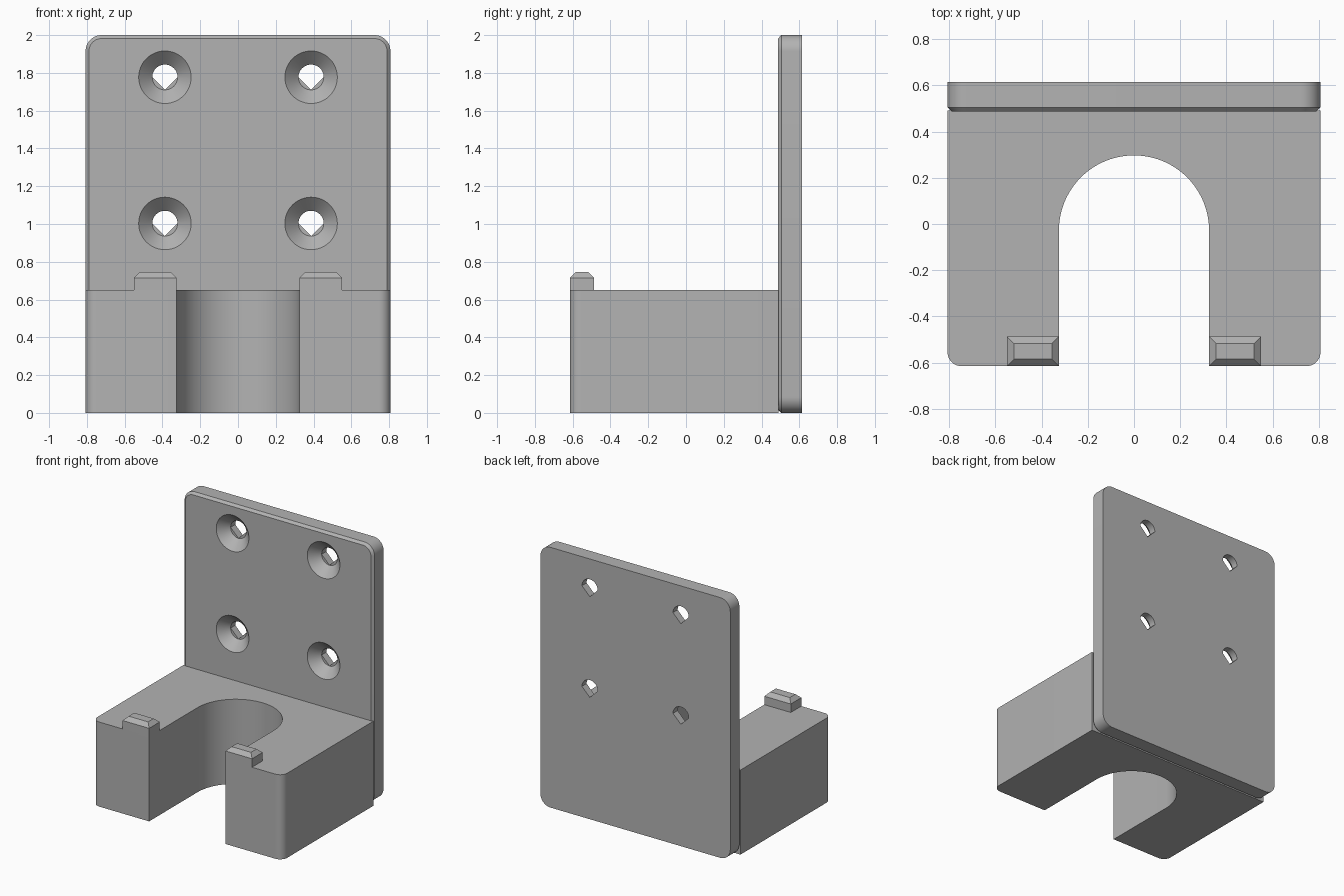
import bpy
import bmesh
from math import cos, sin, pi, radians

if "Cube" in bpy.data.objects:
    bpy.data.objects.remove(bpy.data.objects["Cube"])

gray = bpy.data.materials.new("plain gray")
gray.use_nodes = True
color = (0.45, 0.45, 0.45, 1)
gray.diffuse_color = color
gray.node_tree.nodes["Principled BSDF"].inputs["Base Color"].default_value = color

HALF_W, BACK, FRONT = 0.807, 0.615, -0.615
PLATE_FRONT = 0.487


def arc(cx, cy, r, start, end, steps=12):
    angles = [radians(start + (end - start) * i / steps) for i in range(steps + 1)]
    return [(cx + r * cos(a), cy + r * sin(a)) for a in angles]


def rounded_rect(x0, x1, y0, y1, r):
    return (arc(x1 - r, y1 - r, r, 0, 90) + arc(x0 + r, y1 - r, r, 90, 180)
            + arc(x0 + r, y0 + r, r, 180, 270) + arc(x1 - r, y0 + r, r, 270, 360))


def loft(name, rings, place):
    """Closed solid through (outline, level) rings; place maps u, v, level to x, y, z."""
    bm = bmesh.new()
    loops = [[bm.verts.new(place(u, v, level)) for u, v in ring] for ring, level in rings]
    for a, b in zip(loops, loops[1:]):
        for i in range(len(a)):
            j = (i + 1) % len(a)
            bm.faces.new((a[i], a[j], b[j], b[i]))
    bm.faces.new(loops[0])
    bm.faces.new(loops[-1])
    bmesh.ops.recalc_face_normals(bm, faces=bm.faces)
    mesh = bpy.data.meshes.new(name)
    bm.to_mesh(mesh)
    bm.free()
    mesh.materials.append(gray)
    obj = bpy.data.objects.new(name, mesh)
    bpy.context.collection.objects.link(obj)
    return obj


def upright(u, v, level):
    return u, v, level


def facing_front(u, v, level):
    return u, level, v


def cut(target, cutter):
    mod = target.modifiers.new("cut", "BOOLEAN")
    mod.operation, mod.solver, mod.object = "DIFFERENCE", "EXACT", cutter
    bpy.context.view_layer.objects.active = target
    bpy.ops.object.modifier_apply(modifier=mod.name)
    bpy.data.objects.remove(cutter)


# Back plate with a chamfered front rim
CHAMFER = 0.018
outer = rounded_rect(-HALF_W, HALF_W, 0, 2, 0.085)
inner = rounded_rect(-HALF_W + CHAMFER, HALF_W - CHAMFER, CHAMFER, 2 - CHAMFER, 0.067)
plate = loft("back_plate", [(inner, PLATE_FRONT), (outer, PLATE_FRONT + CHAMFER),
                            (outer, BACK)], facing_front)

# Countersunk screw holes, each with a pointed lower half
SINK_R, BORE_R = 0.139, 0.067
for x in (-0.387, 0.387):
    for z in (1.003, 1.777):
        cone = [(arc(x, z, r, 0, 352.5, 47), y) for r, y in
                ((SINK_R + 0.02, PLATE_FRONT - 0.02),
                 (BORE_R, PLATE_FRONT + SINK_R - BORE_R))]
        cut(plate, loft("countersink_cutter", cone, facing_front))
        bore = arc(x, z, BORE_R, 0, 180, 24) + [(x, z - BORE_R)]
        cut(plate, loft("bore_cutter", [(bore, 0.53), (bore, 0.7)], facing_front))

# Cradle block with a round-ended slot open to the front
SLOT, SLOT_Y, R = 0.325, -0.028, 0.06
outline = ([(HALF_W, PLATE_FRONT + 0.004), (-HALF_W, PLATE_FRONT + 0.004)]
           + arc(-HALF_W + R, FRONT + R, R, 180, 270)
           + [(-SLOT, FRONT)] + arc(0, SLOT_Y, SLOT, 180, 0, 48) + [(SLOT, FRONT)]
           + arc(HALF_W - R, FRONT + R, R, 270, 360))
block = loft("cradle_block", [(outline, 0), (outline, 0.65)], upright)

# Chamfered retaining lugs beside the slot mouth
for side, name in ((1, "left_lug"), (-1, "right_lug")):
    def box(inset):
        x0, x1 = sorted((side * (SLOT + inset), side * (0.55 - inset)))
        y0, y1 = FRONT + inset, -0.487 - inset
        return [(x0, y0), (x1, y0), (x1, y1), (x0, y1)]
    loft(name, [(box(0), 0.64), (box(0), 0.715), (box(0.03), 0.745)], upright)

# Smooth the round walls, keep the edges crisp
bpy.ops.object.select_all(action="DESELECT")
for obj in (plate, block):
    obj.select_set(True)
bpy.context.view_layer.objects.active = plate
bpy.ops.object.shade_smooth_by_angle(angle=radians(30))
